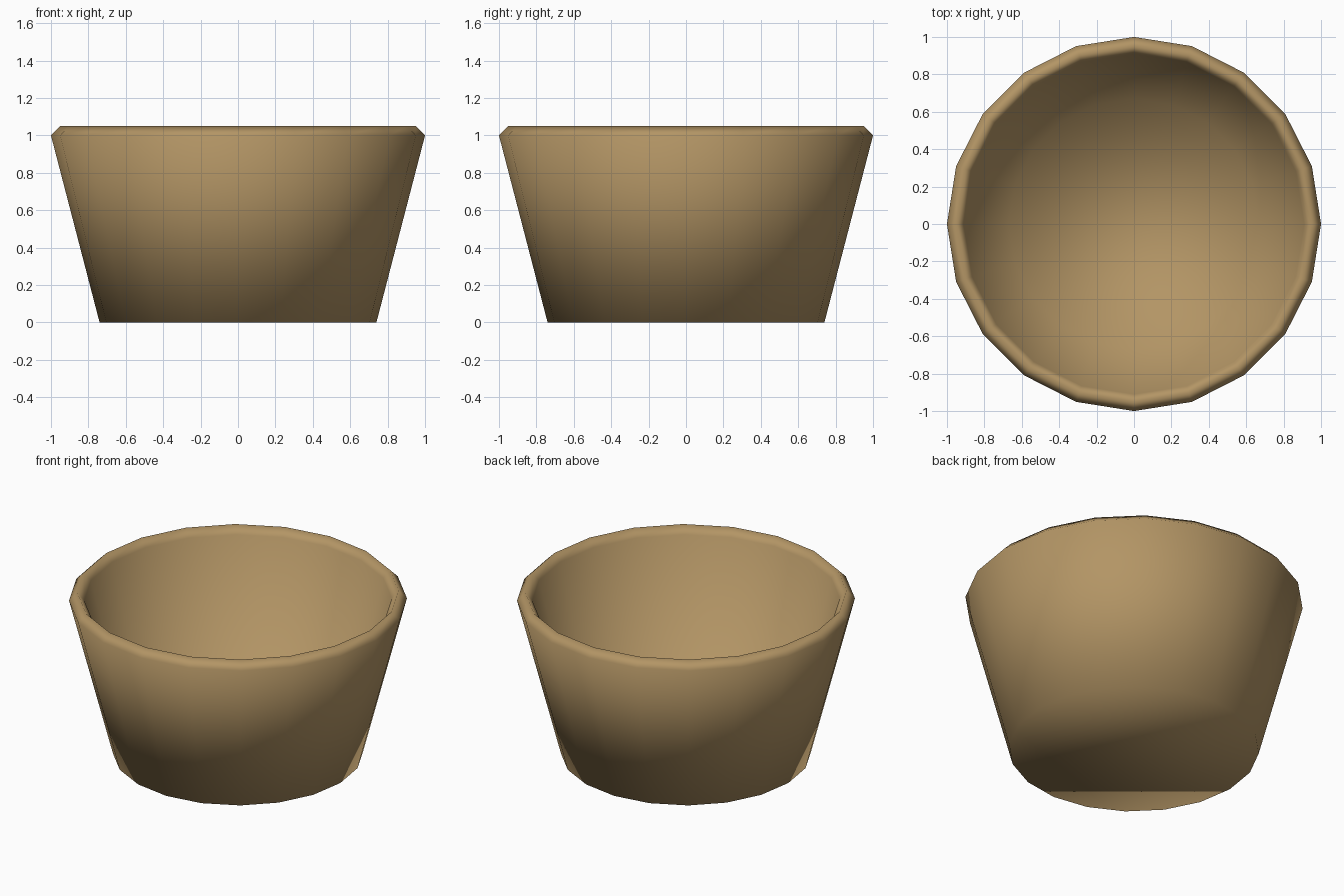
import bpy, bmesh
from math import cos, sin, tau

if "Cube" in bpy.data.objects:
    bpy.data.objects.remove(bpy.data.objects["Cube"])

SIDES = 20
# Profile (radius, z): outer foot, outer lip, rim peak, inner lip, inner floor edge
PROFILE = [(0.74, 0.0), (1.0, 1.0), (0.95, 1.05), (0.91, 1.0), (0.67, 0.07)]

# Pot: rings of the profile bridged with quads, closed by a base and an inner floor
bm = bmesh.new()
rings = [[bm.verts.new((r * cos(tau * i / SIDES), r * sin(tau * i / SIDES), z))
          for i in range(SIDES)] for r, z in PROFILE]
for low, high in zip(rings, rings[1:]):
    for i in range(SIDES):
        j = (i + 1) % SIDES
        bm.faces.new((low[i], low[j], high[j], high[i]))
bm.faces.new(rings[0][::-1])
bm.faces.new(rings[-1])
bmesh.ops.recalc_face_normals(bm, faces=bm.faces[:])
for f in bm.faces:
    f.smooth = True

mesh = bpy.data.meshes.new("pot")
bm.to_mesh(mesh)
bm.free()
pot = bpy.data.objects.new("pot", mesh)
bpy.context.collection.objects.link(pot)

# Tan clay colour
clay = bpy.data.materials.new("clay")
clay.diffuse_color = (0.45, 0.30, 0.13, 1.0)
clay.use_nodes = True
clay.node_tree.nodes["Principled BSDF"].inputs["Base Color"].default_value = clay.diffuse_color
mesh.materials.append(clay)
